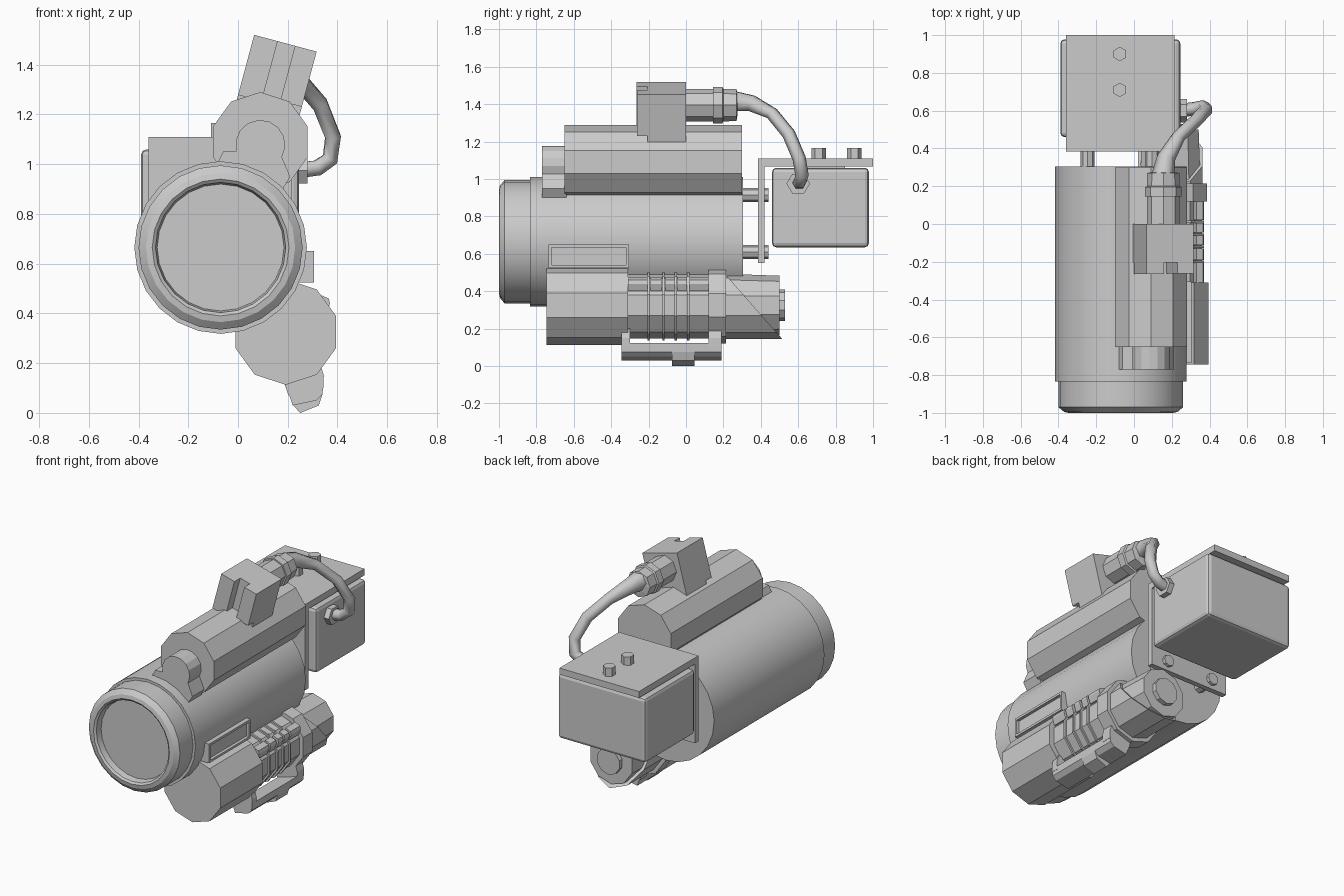
import bpy, bmesh
from math import sin, cos, pi, radians
from mathutils import Vector

if "Cube" in bpy.data.objects:
    bpy.data.objects.remove(bpy.data.objects["Cube"])


def finish(bm, name, smooth=None, bevel=0):
    bmesh.ops.recalc_face_normals(bm, faces=bm.faces[:])
    me = bpy.data.meshes.new(name)
    bm.to_mesh(me)
    bm.free()
    ob = bpy.data.objects.new(name, me)
    bpy.context.collection.objects.link(ob)
    if bevel:
        mod = ob.modifiers.new("bevel", "BEVEL")
        mod.width, mod.segments = bevel, 2
    if smooth:
        bpy.ops.object.select_all(action='DESELECT')
        ob.select_set(True)
        bpy.context.view_layer.objects.active = ob
        bpy.ops.object.shade_smooth_by_angle(angle=radians(smooth))
    return ob


def lathe_bm(cx, cz, rings, n):
    """Rings of (radius, y) around an axis along y, capped at both ends."""
    bm = bmesh.new()
    loops = [[bm.verts.new((cx + r * sin(2 * pi * i / n), y, cz + r * cos(2 * pi * i / n)))
              for i in range(n)] for r, y in rings]
    for a, b in zip(loops, loops[1:]):
        for i in range(n):
            j = (i + 1) % n
            bm.faces.new((a[i], a[j], b[j], b[i]))
    bm.faces.new(loops[0])
    bm.faces.new(loops[-1])
    return bm


def lathe(name, cx, cz, rings, n, smooth=None):
    return finish(lathe_bm(cx, cz, rings, n), name, smooth)


def prism(name, pts, y0, y1, bevel=0):
    """Extrude an (x, z) outline along y."""
    bm = bmesh.new()
    a = [bm.verts.new((x, y0, z)) for x, z in pts]
    b = [bm.verts.new((x, y1, z)) for x, z in pts]
    bm.faces.new(a)
    bm.faces.new(b)
    for i in range(len(pts)):
        j = (i + 1) % len(pts)
        bm.faces.new((a[i], a[j], b[j], b[i]))
    return finish(bm, name, bevel=bevel)


def box(name, x0, x1, y0, y1, z0, z1, bevel=0):
    return prism(name, [(x0, z0), (x1, z0), (x1, z1), (x0, z1)], y0, y1, bevel)


def tilted(name, u0, u1, v0, v1, y0, y1):
    """Box in the tilted frame of the top block (u across, v down)."""
    o, u, v = Vector((0.065, 1.52)), Vector((0.966, -0.259)), Vector((-0.259, -0.966))
    return prism(name, [o + u * a + v * b for a, b in ((u0, v0), (u1, v0), (u1, v1), (u0, v1))], y0, y1)


# main housing with recessed front window
MX, MZ = -0.07, 0.665
lathe("main_housing", MX, MZ,
      [(0.255, -0.95), (0.262, -0.99), (0.275, -1.0), (0.30, -0.995), (0.33, -0.97), (0.33, -0.835),
       (0.347, -0.835), (0.347, 0.305)], 24, 25)

# upper tube and its front lens bracket
lathe("upper_tube", 0.09, 1.09, [(0.2, -0.65), (0.2, 0.30)], 10)
arch = [(0.09 + 0.1 * cos(radians(a)), 1.078 + 0.1 * sin(radians(a))) for a in range(-30, 196, 25)]
prism("front_bracket", arch + [(-0.06, 1.05), (-0.085, 1.0), (-0.05, 0.91), (0.18, 0.9), (0.21, 0.95)],
      -0.77, -0.64)

# tilted connector block on top
tilted("top_block", 0, 0.26, 0, 0.29, -0.205, 0)
tilted("top_block_prong", 0, 0.098, 0.0, 0.25, -0.265, -0.2)
tilted("top_block_side_prong", 0.17, 0.26, 0, 0.23, -0.262, -0.2)

# cable plug, cable and socket on the battery box
lathe("cable_plug", 0.155, 1.395, [(0.087, -0.01), (0.087, 0.145), (0.097, 0.145), (0.097, 0.195),
                                  (0.087, 0.2), (0.085, 0.27), (0.055, 0.275)], 8)
cu = bpy.data.curves.new("cable", 'CURVE')
cu.dimensions = '3D'
cu.bevel_depth, cu.bevel_resolution, cu.use_fill_caps = 0.036, 1, True
path = [(0.155, 0.26, 1.415, 1.7), (0.17, 0.35, 1.405, 1.35), (0.235, 0.46, 1.35, 1), (0.33, 0.55, 1.24, 1),
        (0.382, 0.605, 1.11, 1), (0.37, 0.62, 1.02, 1), (0.32, 0.61, 0.985, 1), (0.24, 0.60, 0.975, 1)]
sp = cu.splines.new('POLY')
sp.points.add(len(path) - 1)
for p, (x, y, z, r) in zip(sp.points, path):
    p.co, p.radius = (x, y, z, 1), r
cable = bpy.data.objects.new("cable", cu)
bpy.context.collection.objects.link(cable)
bpy.ops.object.select_all(action='DESELECT')
cable.select_set(True)
bpy.context.view_layer.objects.active = cable
bpy.ops.object.convert(target='MESH')
hexa = [(0.6 + 0.063 * cos(i * pi / 3), 0.975 + 0.06 * sin(i * pi / 3)) for i in range(6)]
socket = prism("cable_socket", hexa, 0, 0.04)
for v in socket.data.vertices:
    v.co = (0.24 + v.co.y, v.co.x, v.co.z)
socket.data.flip_normals()

# battery box on an L bracket
box("battery_box", -0.39, 0.245, 0.46, 0.978, 0.635, 1.06, bevel=0.022)
box("bracket_top", -0.36, 0.215, 0.385, 1.0, 1.068, 1.11)
box("bracket_upright", -0.36, 0.215, 0.385, 0.42, 0.55, 1.07)
box("box_mount_pad", -0.25, 0.1, 0.6, 0.85, 1.05, 1.07)
for y in (0.71, 0.9):
    bolt = lathe("top_bolt", 0, 0, [(0.038, 0), (0.038, 0.065)], 6)
    bolt.rotation_euler.x = pi / 2
    bolt.location = (-0.075, y, 1.1)
for x in (-0.245, 0.095):
    for z in (0.61, 0.915):
        lathe("standoff_rod", x, z, [(0.037, 0.28), (0.037, 0.44)], 8)

# lower light: head, grip, collar, tail
LX, LZ = 0.192, 0.325
lathe("light_body", LX, LZ, [(0.212, -0.745), (0.212, -0.31), (0.177, -0.31), (0.177, 0.12), (0.205, 0.12),
                            (0.205, 0.215), (0.168, 0.215), (0.158, 0.5)], 10)
lathe("tail_button", LX, LZ, [(0.085, 0.49), (0.085, 0.53)], 10)
for y in (-0.2, -0.12, -0.055, 0.012):
    lathe("grip_rib", LX, LZ, [(0.189, y - 0.006), (0.189, y + 0.006)], 10)
for y0, y1 in ((-0.31, -0.205), (-0.19, -0.13), (-0.11, -0.06), (-0.045, 0.005), (0.02, 0.12)):
    prism("grip_pad", [(0.3, 0.4), (0.355, 0.4), (0.37, 0.44), (0.365, 0.46), (0.33, 0.475)], y0, y1)

# tail sleeve cut on a slant
bm = lathe_bm(LX, LZ, [(0.18, 0.2), (0.18, 0.52)], 10)
cut = bmesh.ops.bisect_plane(bm, geom=bm.verts[:] + bm.edges[:] + bm.faces[:], plane_co=(0, 0.22, 0.48),
                             plane_no=(0, 0.33, 0.29), clear_outer=True)
bmesh.ops.holes_fill(bm, edges=[e for e in bm.edges if e.is_boundary])
finish(bm, "tail_sleeve")

# pressure switch bar below the light
prism("switch_bar", [(0.203, 0.08), (0.343, 0.122), (0.34, 0.075), (0.315, 0.05), (0.22, 0.03)], -0.345, 0.19)
for y0, y1 in ((-0.345, -0.3), (0.12, 0.19)):
    prism("switch_leg", [(0.188, 0.2), (0.33, 0.2), (0.345, 0.15), (0.343, 0.1), (0.203, 0.07), (0.188, 0.115)],
          y0, y1)
prism("switch_nub", [(0.215, 0.045), (0.222, 0.03), (0.25, 0), (0.325, 0.03), (0.34, 0.075)], -0.075, 0.045)

# framed side panel
box("side_panel", 0.15, 0.285, -0.725, -0.315, 0.535, 0.64)
for z in (0.525, 0.635):
    box("panel_rail", 0.15, 0.305, -0.735, -0.305, z, z + 0.015)
for y in (-0.735, -0.32):
    box("panel_end", 0.15, 0.305, y, y + 0.015, 0.525, 0.65)
